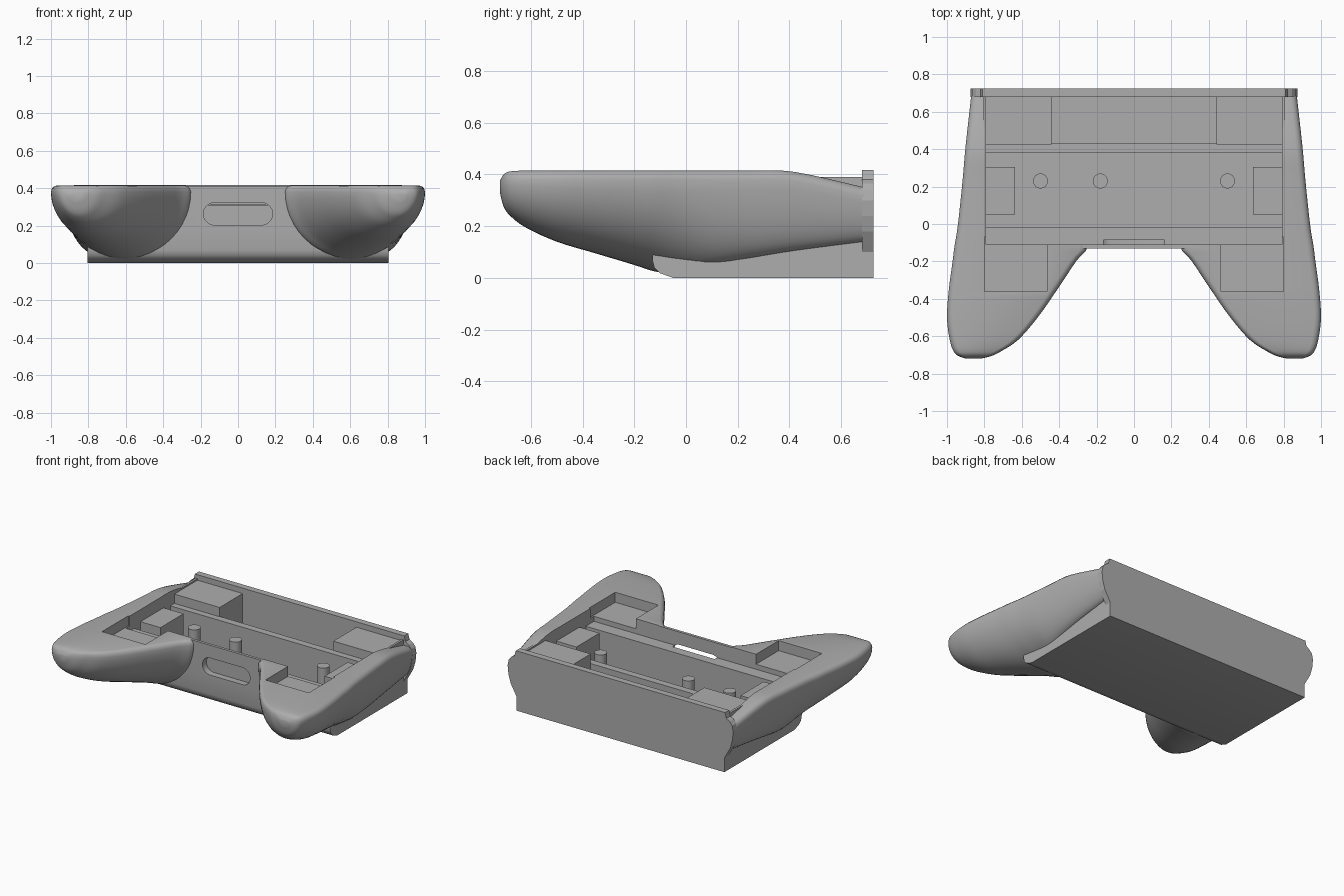
import bpy, bmesh, math

default = bpy.data.objects.get("Cube")
if default:
    bpy.data.objects.remove(default, do_unlink=True)

grey = bpy.data.materials.new("plain grey plastic")
grey.use_nodes = True
grey.diffuse_color = (0.42, 0.42, 0.42, 1)
grey.node_tree.nodes["Principled BSDF"].inputs["Base Color"].default_value = (0.42, 0.42, 0.42, 1)


def finish(name, bm):
    bmesh.ops.recalc_face_normals(bm, faces=bm.faces)
    mesh = bpy.data.meshes.new(name)
    bm.to_mesh(mesh)
    bm.free()
    mesh.materials.append(grey)
    ob = bpy.data.objects.new(name, mesh)
    bpy.context.collection.objects.link(ob)
    return ob


def loft(name, rings):
    """Skin a row of equal rings and cap both ends."""
    bm = bmesh.new()
    rows = [[bm.verts.new(p) for p in ring] for ring in rings]
    for a, b in zip(rows, rows[1:]):
        for i in range(len(a)):
            j = (i + 1) % len(a)
            bm.faces.new((a[i], a[j], b[j], b[i]))
    bm.faces.new(rows[0])
    bm.faces.new(rows[-1])
    return finish(name, bm)


def box(name, x, y, z):
    corners = [(x[0], y[0]), (x[1], y[0]), (x[1], y[1]), (x[0], y[1])]
    return loft(name, [[(a, b, h) for a, b in corners] for h in z])


def cut(ob, cutter):
    cutter.hide_render = True
    mod = ob.modifiers.new("cut", 'BOOLEAN')
    mod.operation = 'DIFFERENCE'
    mod.solver = 'EXACT'
    mod.object = cutter
    with bpy.context.temp_override(object=ob, active_object=ob, selected_objects=[ob]):
        bpy.ops.object.modifier_apply(modifier=mod.name)


def smooth(ob, angle=35):
    bpy.ops.object.select_all(action='DESELECT')
    ob.select_set(True)
    bpy.context.view_layer.objects.active = ob
    bpy.ops.object.shade_smooth_by_angle(angle=math.radians(angle))


def spline(rows, steps=4):
    """Smooth interpolation through rows of numbers."""
    out = []
    for i in range(len(rows) - 1):
        p0, p1 = rows[max(i - 1, 0)], rows[i]
        p2, p3 = rows[i + 1], rows[min(i + 2, len(rows) - 1)]
        for s in range(steps):
            t = s / steps
            out.append([b + 0.5 * t * (c - a + t * (2*a - 5*b + 4*c - d + t * (3*(b - c) + d - a)))
                        for a, b, c, d in zip(p0, p1, p2, p3)])
    return out + [rows[-1]]


# Tray body: side profile pulled across the width
profile = [(-0.05, 0), (-0.1, 0.018), (-0.123, 0.04), (-0.13, 0.07), (-0.13, 0.412),
           (0.4, 0.412), (0.5, 0.39), (0.69, 0.39), (0.69, 0)]
body = loft("tray_body", [[(x, y, z) for y, z in profile] for x in (-0.805, 0.805)])

# Grips: y, inner x, outer x, bottom z, top z
stations = spline([
    (-0.72, 0.82, 0.90, 0.33, 0.375),
    (-0.705, 0.76, 0.94, 0.275, 0.40),
    (-0.68, 0.71, 0.965, 0.24, 0.412),
    (-0.62, 0.62, 0.985, 0.195, 0.415),
    (-0.5, 0.515, 1.0, 0.14, 0.415),
    (-0.35, 0.41, 0.99, 0.095, 0.415),
    (-0.2, 0.31, 0.97, 0.05, 0.415),
    (-0.12, 0.25, 0.96, 0.025, 0.415),
    (-0.03, 0.33, 0.945, 0.015, 0.415),
    (0.1, 0.55, 0.93, 0.04, 0.415),
    (0.25, 0.66, 0.915, 0.075, 0.415),
    (0.42, 0.7, 0.9, 0.105, 0.41),
    (0.69, 0.73, 0.87, 0.14, 0.35)])


def grip_ring(side, y, xi, xo, zb, zt):
    c, w = (xi + xo) / 2, (xo - xi) / 2
    r = min(0.035, 0.3 * (zt - zb))
    f = min(r, 0.5 * w)
    n = 24
    pts = [(c + w * math.cos(math.pi * i / n),
            zt - r - (zt - r - zb) * math.sin(math.pi * i / n)) for i in range(n + 1)]
    # rounded top rim, then the flat top
    rim = [(f * (1 - math.cos(a)), r * math.sin(a)) for a in (math.pi / 6, math.pi / 3, math.pi / 2)]
    pts += [(xi + dx, zt - r + dz) for dx, dz in rim]
    pts += [(xo - dx, zt - r + dz) for dx, dz in reversed(rim)]
    return [(side * x, y, z) for x, z in pts]


grips = [loft(name, [grip_ring(side, *s) for s in stations])
         for name, side in (("left_grip", 1), ("right_grip", -1))]

# Hollow out the tray, front ledge and grip recesses
cutters = [box("cavity_cutter", (-0.79, 0.79), (-0.02, 0.75), (0.04, 0.6)),
           box("ledge_cutter", (-0.79, 0.79), (-0.11, 0.05), (0.31, 0.6))]
for side in (1, -1):
    cutters.append(box("recess_cutter", sorted((side * 0.465, side * 0.8)),
                       (-0.36, -0.07), (0.345, 0.6)))
for ob in [body] + grips:
    for cutter in cutters:
        cut(ob, cutter)

# Rounded slot in the front wall
half, rad = 0.125, 0.06
ring = []
for i in range(24):
    a = 2 * math.pi * (i + 0.5) / 24
    ring.append((math.copysign(half, math.cos(a)) + rad * math.cos(a), 0.263 + rad * math.sin(a)))
slot = loft("slot_cutter", [[(x, y, z) for x, z in ring] for y in (-0.2, -0.085)])
cut(body, slot)
for cutter in cutters + [slot]:
    bpy.data.objects.remove(cutter, do_unlink=True)
for ob in [body] + grips:
    smooth(ob)

# Back plate with wavy ends
edge = [(0.805, 0), (0.805, 0.1), (0.825, 0.135), (0.85, 0.18), (0.867, 0.24), (0.873, 0.3),
        (0.865, 0.34), (0.845, 0.365), (0.82, 0.38), (0.81, 0.418)]
outline = edge + [(-x, z) for x, z in reversed(edge)]
loft("back_plate", [[(x, y, z) for x, z in outline] for y in (0.68, 0.725)])

# Inner rib, support blocks and posts
box("cross_rib", (-0.795, 0.795), (0.38, 0.43), (0.03, 0.315))
for name, side in (("left", 1), ("right", -1)):
    box(name + "_rear_block", sorted((side * 0.44, side * 0.795)), (0.425, 0.685), (0.03, 0.38))
    box(name + "_side_block", sorted((side * 0.635, side * 0.795)), (0.05, 0.305), (0.03, 0.33))
for k, x in enumerate((-0.5, -0.18, 0.5)):
    circle = [(x + 0.04 * math.cos(math.pi * i / 12), 0.23 + 0.04 * math.sin(math.pi * i / 12))
              for i in range(24)]
    smooth(loft("screw_post_%d" % (k + 1), [[(a, b, z) for a, b in circle] for z in (0.03, 0.3)]))
